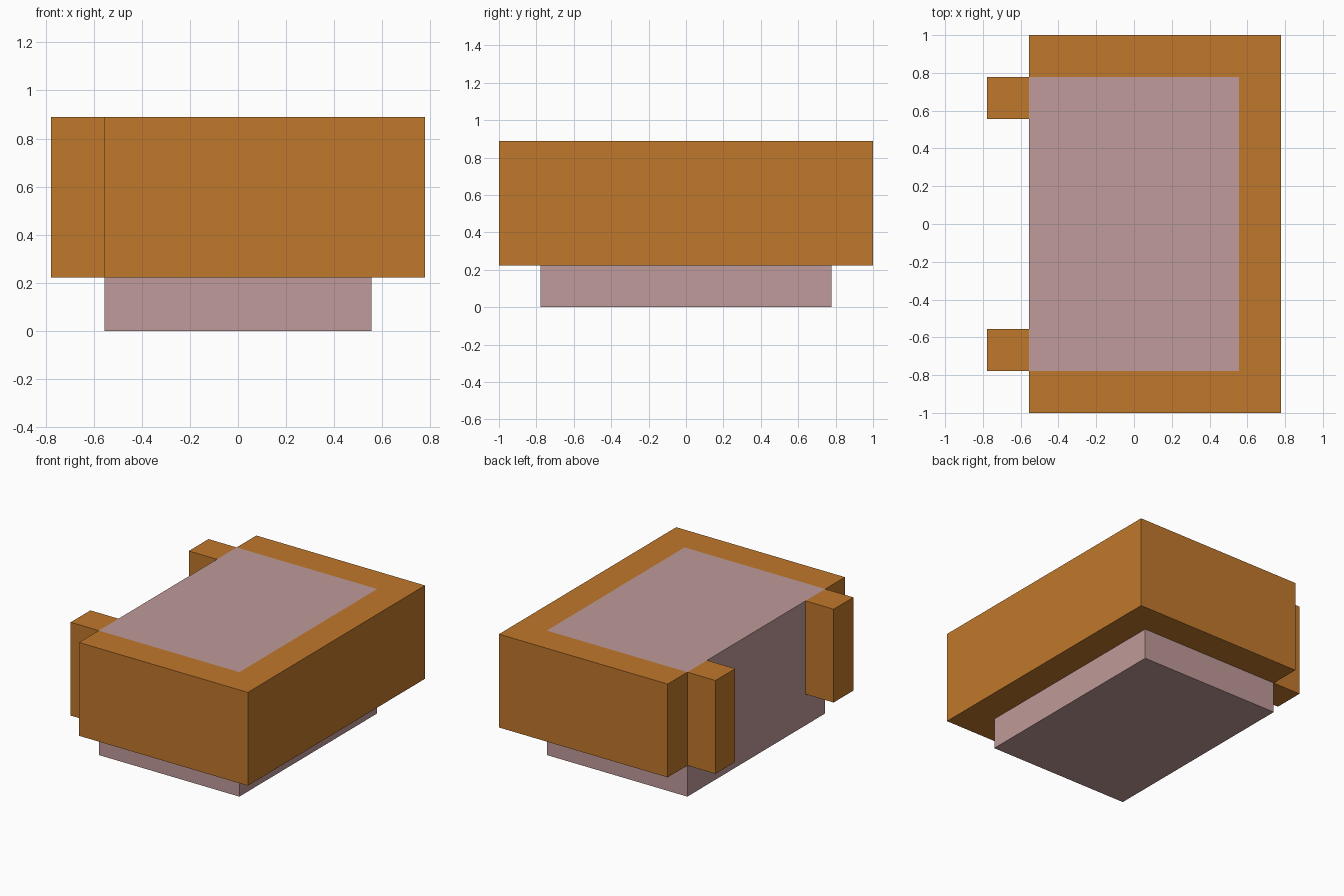
import bpy
import bmesh

cube = bpy.data.objects.get("Cube")
if cube:
    bpy.data.objects.remove(cube, do_unlink=True)


def make_material(name, rgb):
    mat = bpy.data.materials.new(name)
    mat.use_nodes = True
    colour = (*rgb, 1.0)
    mat.diffuse_color = colour
    bsdf = next(n for n in mat.node_tree.nodes if n.type == "BSDF_PRINCIPLED")
    bsdf.inputs["Base Color"].default_value = colour
    return mat


ORANGE = make_material("burnt_orange", (0.527, 0.188, 0.025))
PINK = make_material("dusty_pink", (0.521, 0.328, 0.319))


def prism(name, outline, z0, z1, mat):
    """Extrude a counter-clockwise outline straight up from z0 to z1."""
    bm = bmesh.new()
    base = bm.faces.new([bm.verts.new((x, y, z0)) for x, y in outline])
    top = bmesh.ops.extrude_face_region(bm, geom=[base], use_keep_orig=True)
    verts = [g for g in top["geom"] if isinstance(g, bmesh.types.BMVert)]
    bmesh.ops.translate(bm, verts=verts, vec=(0, 0, z1 - z0))
    bmesh.ops.recalc_face_normals(bm, faces=bm.faces)
    mesh = bpy.data.meshes.new(name)
    bm.to_mesh(mesh)
    bm.free()
    mesh.materials.append(mat)
    obj = bpy.data.objects.new(name, mesh)
    bpy.context.collection.objects.link(obj)
    return obj


def rect(x0, x1, y0, y1):
    return [(x0, y0), (x1, y0), (x1, y1), (x0, y1)]


# Everything sits on a grid of ninths
U = 1 / 9
LOW, HIGH = 2 * U, 8 * U

# Inner block, open on the -x side and flush with the rim on top
prism("inner_block", rect(-5 * U, 5 * U, -7 * U, 7 * U), 0, HIGH, PINK)

# Wall wrapping three sides of the block
wall = [(-5, -9), (7, -9), (7, 9), (-5, 9), (-5, 7), (5, 7), (5, -7), (-5, -7)]
prism("outer_wall", [(x * U, y * U) for x, y in wall], LOW, HIGH, ORANGE)

# Pair of tabs on the open side
for side, y0 in (("left", -7), ("right", 5)):
    prism(f"{side}_tab", rect(-7 * U, -5 * U, y0 * U, (y0 + 2) * U), LOW, HIGH, ORANGE)
